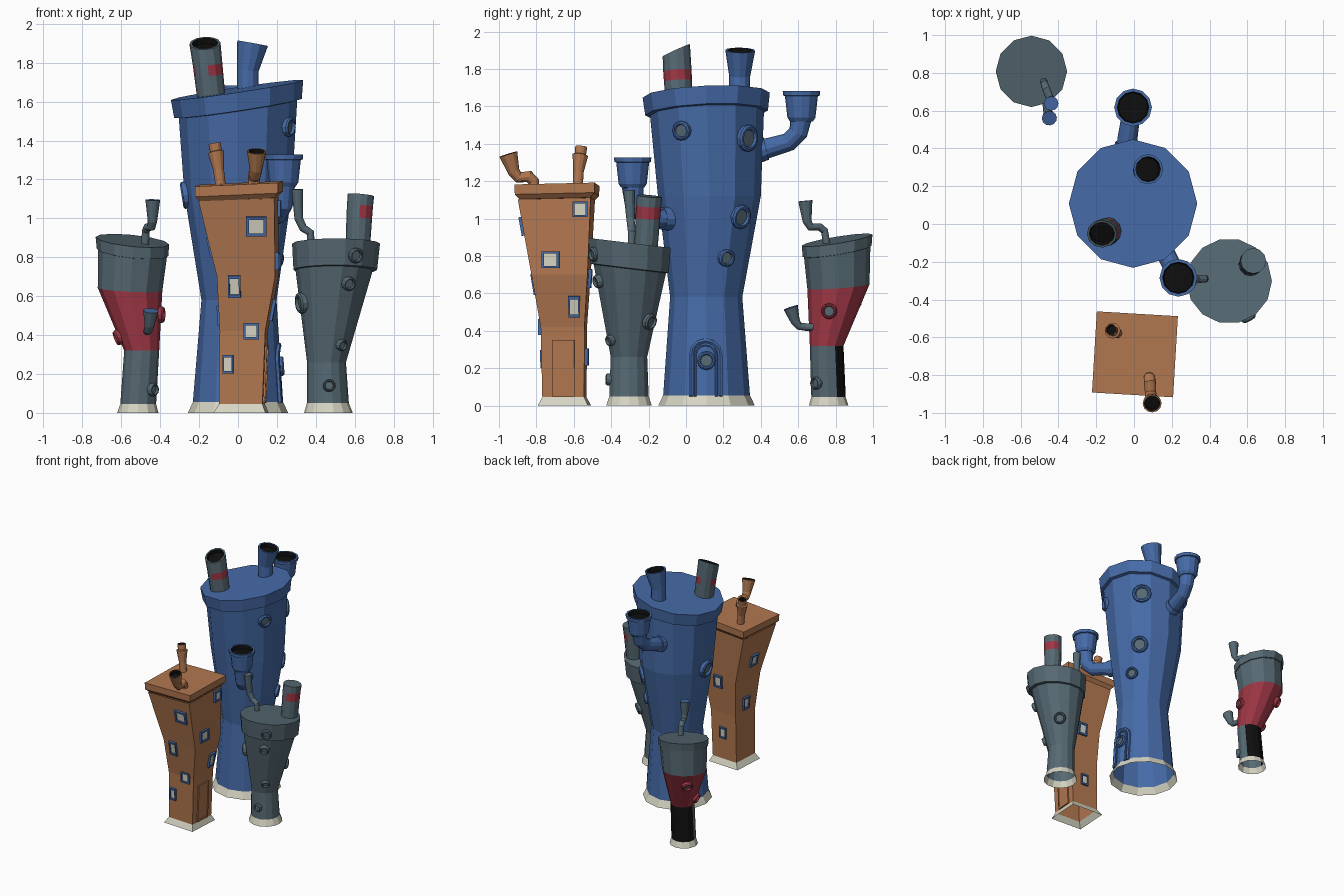
import bpy, bmesh, math
from mathutils import Vector as V

if "Cube" in bpy.data.objects:
    bpy.data.objects.remove(bpy.data.objects["Cube"])

def lin(c):
    return tuple(((v / 255 + 0.055) / 1.055) ** 2.4 for v in c) + (1,)

MATS = {}
for nm, c in {"blue": (70, 107, 168), "orange": (178, 120, 80), "red": (156, 54, 68), "grey": (86, 105, 115),
              "cream": (214, 212, 194), "black": (14, 14, 14)}.items():
    m = bpy.data.materials.new(nm)
    m.diffuse_color = lin(c)
    m.use_nodes = True
    m.node_tree.nodes["Principled BSDF"].inputs["Base Color"].default_value = m.diffuse_color
    MATS[nm] = m
NAMES = list(MATS)

# Core: skin a list of rings (centre, x axis, y axis); one material (or angle rule) per band
def skin(name, rings, n, mats, cap0=None, cap1=None, phase=0.0):
    bm = bmesh.new()
    rows = []
    for c, ax, ay in rings:
        rows.append([bm.verts.new(c + ax * math.cos(phase + k * math.tau / n) + ay * math.sin(phase + k * math.tau / n))
                     for k in range(n)])
    for i in range(len(rows) - 1):
        for k in range(n):
            f = bm.faces.new((rows[i][k], rows[i][(k + 1) % n], rows[i + 1][(k + 1) % n], rows[i + 1][k]))
            m = mats[i] if isinstance(mats, (list, tuple)) else mats
            if callable(m):
                m = m(math.degrees(phase + (k + 0.5) * math.tau / n) % 360)
            f.material_index = NAMES.index(m)
    for cap, row in ((cap0, rows[0]), (cap1, rows[-1])):
        if cap:
            bm.faces.new(row).material_index = NAMES.index(cap)
    bmesh.ops.recalc_face_normals(bm, faces=bm.faces)
    me = bpy.data.meshes.new(name)
    bm.to_mesh(me)
    bm.free()
    for m in MATS.values():
        me.materials.append(m)
    ob = bpy.data.objects.new(name, me)
    bpy.context.collection.objects.link(ob)
    return ob

# Horizontal ring with optional slope in x and y
def ring(x, y, z, r, sx=0, sy=0):
    return V((x, y, z)), V((r, 0, r * sx)), V((0, r, r * sy))

# Tube along a path, optionally with a dark open mouth
def pipe(name, pts, radii, mats, hole=True, cap="grey", n=12, end=None):
    pts = [V(p) for p in pts]
    segs = [(b - a).normalized() for a, b in zip(pts, pts[1:])]
    tans = [segs[0]] + [(a + b).normalized() for a, b in zip(segs, segs[1:])] + [V(end).normalized() if end else segs[-1]]
    q = V((0, 0, 1)).rotation_difference(tans[0])
    rings = []
    for i, (p, t, r) in enumerate(zip(pts, tans, radii)):
        if i:
            q = tans[i - 1].rotation_difference(t) @ q
        rings.append((p, q @ V((r, 0, 0)), q @ V((0, r, 0))))
    if isinstance(mats, str):
        mats = [mats] * (len(pts) - 1)
    mats = list(mats)
    if hole:
        p, ax, ay = rings[-1]
        rings += [(p, ax * .84, ay * .84), (p - tans[-1] * .03, ax * .78, ay * .78)]
        mats += [mats[-1], "black"]
        cap = "black"
    return skin(name, rings, n, mats, cap0=mats[0], cap1=cap)

# Interpolated (cx, cy, r, slope) of a body profile at height z
def at(prof, z):
    for a, b in zip(prof, prof[1:]):
        if a[2] <= z <= b[2]:
            t = (z - a[2]) / (b[2] - a[2])
            return [a[i] + (b[i] - a[i]) * t for i in (0, 1, 3)] + [[(b[i] - a[i]) / (b[2] - a[2]) for i in (0, 1, 3)]]

# Round window on a tower wall
def porthole(name, prof, ang, z, r, col, glass="grey", push=0.0):
    cx, cy, rad, s = at(prof, z)
    ca, sa = math.cos(math.radians(ang)), math.sin(math.radians(ang))
    nrm = V((ca, sa, -(s[0] * ca + s[1] * sa + s[2]))).normalized()
    p = V((cx + ca * (rad * .975 + push), cy + sa * (rad * .975 + push), z))
    t = V((-sa, ca, 0))
    u = nrm.cross(t)
    rings = [(p + nrm * d, t * r * k, u * r * k) for d, k in ((-.03, 1), (.014, 1), (.022, .85), (.022, .7), (.008, .62))]
    skin(name, rings, 12, col, cap1=glass)

# ---------------- Main blue tower ----------------
main = [(0, .11, 0, .258), (0, .11, .055, .232), (.005, .108, .58, .193), (0, .125, 1.12, .275), (0, .112, 1.57, .305)]
skin("main_tower", [ring(*p) for p in main[:-1]] + [ring(*main[-1], .15, .04)], 12, ["cream"] + ["blue"] * 3)
skin("main_roof", [ring(0, .112, 1.56, .29, .15, .04), ring(0, .11, 1.565, .328, .15, .04),
                   ring(-.005, .108, 1.66, .34, .15, .04)], 12, "blue", "blue", "blue")
for i, (a, z, r) in enumerate([(-28, 1.47, .052), (47, 1.43, .072), (42, 1.01, .065), (27, .79, .047), (180, 1.12, .07)]):
    porthole(f"main_window_{i}", main, a, z, r, "blue")
# arched door with round pane
for j, w in enumerate((.078, .056)):
    path = [(-w, .05), (-w, .18), (-w, .27)] + \
           [(-w * math.cos(k * math.pi / 6), .27 + w * math.sin(k * math.pi / 6)) for k in range(1, 6)] + \
           [(w, .27), (w, .18), (w, .05)]
    pts = []
    for dy, z in path:
        cx, cy, r, _ = at(main, min(max(z, .056), .57))
        pts.append((cx + math.sqrt(r * r - dy * dy) * .985, .105 + dy, z))
    pipe(f"main_door_arch_{j}", pts, [.014 - .006 * j] * len(pts), "blue", hole=False, cap="blue", n=6)
porthole("main_door_window", main, 0, .24, .05, "blue")
# roof chimneys
pipe("roof_chimney_blue", [(.05, .285, 1.64), (.05, .287, 1.76), (.075, .29, 1.9)], [.056, .056, .08], "blue")
side_red = lambda a: "red" if math.cos(math.radians(a)) > .2 or math.cos(math.radians(a)) < -.75 else "grey"
pipe("roof_chimney_grey", [(-.135, -.035, 1.6), (-.15, -.043, 1.735), (-.156, -.046, 1.79), (-.17, -.052, 1.9)],
     [.072, .075, .076, .08], ["grey", side_red, "grey"], end=(-.05, -.45, 1))
# elbow chimneys with cups
pipe("back_elbow_chimney", [(-.04, .37, 1.36), (-.035, .45, 1.38), (-.02, .55, 1.41), (-.007, .6, 1.46), (-.005, .615, 1.54)],
     [.055, .053, .05, .052, .058], "blue")
pipe("front_elbow_chimney", [(.12, -.06, 1.0), (.16, -.14, 1.0), (.205, -.23, 1.02), (.23, -.275, 1.07), (.235, -.285, 1.17)],
     [.05, .05, .05, .052, .058], "blue")
pipe("front_elbow_collar", [(.115, -.08, 1.0), (.145, -.13, 1.0)], [.066, .06], "blue", hole=False, cap="blue")
pipe("back_elbow_collar", [(-.04, .39, 1.365), (-.038, .43, 1.375)], [.066, .062], "blue", hole=False, cap="blue")
for nm, x, y, z in (("back_cup", -.005, .617, 1.52), ("front_cup", .235, -.285, 1.165)):
    pipe(nm, [(x, y, z), (x, y, z + .02), (x, y, z + .135), (x, y, z + .138), (x, y, z + .162)],
         [.062, .075, .088, .098, .1], "blue")

# ---------------- Orange square house ----------------
house = [(.015, -.65, 0, .135), (.02, -.65, .045, .112), (.03, -.653, .42, .117), (.05, -.668, .7, .15), (.003, -.693, 1.1, .195)]
ROT = math.radians(45 - 3.4)
def sq(x, y, z, h, sx=0, sy=0):
    return ring(x, y, z, h * math.sqrt(2), sx, sy)
skin("house_walls", [sq(*p) for p in house[:-1]] + [sq(*house[-1], .04, .02)], 4, ["cream"] + ["orange"] * 3, phase=ROT)
skin("house_roof", [sq(.005, -.69, 1.1, .19, .045, .02), sq(.005, -.69, 1.125, .213, .045, .02),
                    sq(.005, -.69, 1.178, .215, .045, .02)], 4, "orange", "orange", "orange", phase=ROT)

# Framed square window; side 0:+x 1:+y 2:-x 3:-y, u = world coordinate along the wall
def window(name, side, u, z, w, h, frame="blue", pane="cream", depth=.016, edge=.72):
    cx, cy, r, s = at(house, z)
    a = side * math.pi / 2 - math.radians(3.4)
    nx, ny = math.cos(a), math.sin(a)
    t = V((-ny, nx, 0))
    k = (u - (cy if side % 2 == 0 else cx)) / (t.y if side % 2 == 0 else t.x)
    nrm = V((nx, ny, -(s[0] * nx + s[1] * ny + s[2]))).normalized()
    p = V((cx + nx * r, cy + ny * r, z)) + t * k
    up = nrm.cross(t)
    q = math.sqrt(.5)
    rings = [(p + nrm * d, t * w * q * e, up * h * q * e)
             for d, e in ((-.02, 1), (depth, 1), (depth, edge), (depth * .4, edge))]
    skin(name, rings, 4, frame, cap1=pane, phase=math.pi / 4)

for i, wd in enumerate([(3, .105, .96, .105, .1), (3, -.01, .65, .065, .115), (3, .075, .42, .08, .085), (3, -.045, .25, .055, .095),
                        (0, -.555, 1.05, .08, .085), (0, -.715, .78, .095, .09), (0, -.59, .53, .062, .115),
                        (2, -.69, .85, .08, .1), (2, -.65, .5, .07, .1),
                        (1, .06, .68, .075, .1), (1, .03, .26, .06, .09)]):
    window(f"house_window_{i}", *wd)
window("house_door", 0, -.65, .2, .12, .3, "orange", "orange", .01, .9)
pipe("house_chimney_left", [(-.085, -.58, 1.13), (-.1, -.575, 1.25), (-.113, -.565, 1.34), (-.114, -.564, 1.345), (-.12, -.56, 1.385)],
     [.026, .028, .042, .03, .032], "orange")
pipe("house_chimney_right", [(.08, -.81, 1.13), (.082, -.815, 1.2), (.084, -.84, 1.225), (.088, -.895, 1.22),
                             (.092, -.92, 1.25), (.096, -.95, 1.345)], [.03, .03, .032, .03, .032, .05], "orange")

# ---------------- Grey right tower ----------------
grey = [(.465, -.305, 0, .125), (.462, -.305, .05, .108), (.455, -.305, .26, .1), (.495, -.3, .72, .2), (.505, -.3, .86, .222)]
skin("grey_tower", [ring(*p) for p in grey[:3]] + [ring(.495, -.3, .74, .2, 0, -.12)], 14, ["cream", "grey", "grey"])
skin("grey_tower_roof", [ring(.498, -.3, .73, .19, 0, -.12), ring(.5, -.302, .735, .215, 0, -.12),
                         ring(.504, -.302, .87, .226, 0, -.12)], 14, "grey", "grey", "grey")
for i, (a, z, r, d) in enumerate([(-62, .81, .04, .005), (-65, .665, .036, 0), (-160, .565, .055, 0), (-55, .35, .03, 0),
                                  (-85, .14, .032, 0), (50, .45, .045, 0)]):
    porthole(f"grey_window_{i}", grey, a, z, r, "grey", push=d)
right_red = lambda a: "red" if math.cos(math.radians(a)) > -.2 else "grey"
pipe("grey_tower_chimney", [(.615, -.215, .83), (.623, -.204, 1.0), (.627, -.2, 1.065), (.632, -.195, 1.12)],
     [.062, .066, .067, .068], ["grey", right_red, "grey"], hole=False)
pipe("grey_tower_thin_pipe", [(.375, -.29, .85), (.373, -.29, .925), (.335, -.292, .95), (.312, -.297, 1.0), (.305, -.305, 1.15)],
     [.02, .02, .021, .022, .03], "grey", hole=False)

# ---------------- Small red and grey tower at the back ----------------
small = [(-.515, .763, 0, .106), (-.513, .762, .045, .092), (-.495, .752, .32, .09), (-.555, .815, .635, .166), (-.542, .808, .83, .178)]
soot = lambda a: "black" if 32 < a < 172 else "grey"
skin("small_tower", [ring(*p) for p in small[:3]] + [ring(*small[3], -.05, .08), ring(*small[4], -.1, .16)], 12,
     ["cream", soot, "red", "grey"])
skin("small_tower_roof", [ring(-.542, .808, .82, .165, -.1, .16), ring(-.542, .808, .825, .184, -.1, .16),
                          ring(-.543, .808, .885, .189, -.1, .16)], 12, "grey", "grey", "grey")
for i, (a, z, r, c) in enumerate([(-10, .505, .042, "red"), (190, .39, .04, "red"), (135, .55, .042, "red"), (-42, .12, .034, "grey")]):
    porthole(f"small_window_{i}", small, a, z, r, c)
pipe("small_tower_top_pipe", [(-.478, .755, .85), (-.474, .74, .935), (-.465, .715, .955), (-.445, .665, .955),
                              (-.44, .648, .985), (-.438, .638, 1.095)], [.02, .02, .021, .021, .024, .038], "grey", hole=False, cap="blue")
pipe("small_tower_side_pipe", [(-.47, .71, .42), (-.465, .64, .42), (-.46, .605, .425), (-.455, .585, .45), (-.448, .56, .525)],
     [.02, .02, .021, .025, .04], "grey", hole=False, cap="blue")
